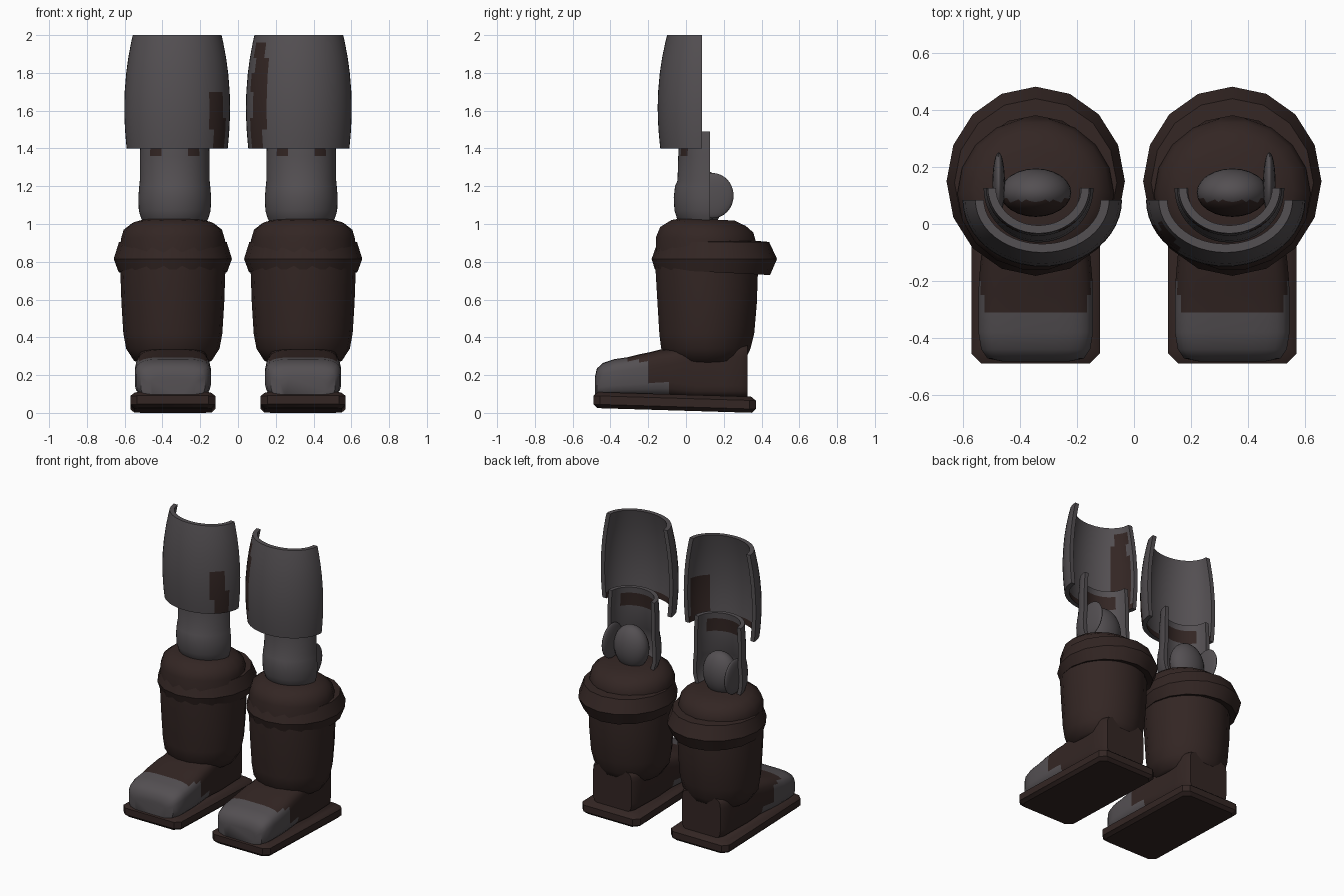
import bpy, bmesh, math
from mathutils import Vector

if "Cube" in bpy.data.objects:
    bpy.data.objects.remove(bpy.data.objects["Cube"])


def material(name, rgb):
    m = bpy.data.materials.new(name)
    m.diffuse_color = (*rgb, 1)
    m.use_nodes = True
    m.node_tree.nodes["Principled BSDF"].inputs["Base Color"].default_value = m.diffuse_color
    return m


MATS = [material("dark brown leather", (0.033, 0.019, 0.017)),
        material("dull grey metal", (0.088, 0.079, 0.085))]
BROWN, GREY = 0, 1


def finish(name, bm, side, rule, angle=40):
    """Place one leg part (local +x is outward), colour it and shade it."""
    for v in bm.verts:
        v.co.x = side * (v.co.x + 0.345)
    bmesh.ops.recalc_face_normals(bm, faces=bm.faces[:])
    me = bpy.data.meshes.new(name)
    for m in MATS:
        me.materials.append(m)
    for f in bm.faces:
        c = f.calc_center_median()
        c.x = side * c.x - 0.345
        f.material_index = rule(c) if callable(rule) else rule
    bm.to_mesh(me)
    bm.free()
    ob = bpy.data.objects.new(name, me)
    bpy.context.collection.objects.link(ob)
    bpy.ops.object.select_all(action='DESELECT')
    ob.select_set(True)
    bpy.context.view_layer.objects.active = ob
    bpy.ops.object.shade_smooth_by_angle(angle=math.radians(angle))
    return ob


def loft(name, rings, side, rule, caps=True, loop=False, angle=40):
    """Skin closed rings; cap the ends or join last ring to first."""
    bm = bmesh.new()
    rows = [[bm.verts.new(p) for p in r] for r in rings]
    pairs = list(zip(rows, rows[1:]))
    if loop:
        pairs.append((rows[-1], rows[0]))
    for a, b in pairs:
        n = len(a)
        for i in range(n):
            bm.faces.new((a[i], a[(i + 1) % n], b[(i + 1) % n], b[i]))
    if caps and not loop:
        bm.faces.new(rows[0])
        bm.faces.new(rows[-1])
    return finish(name, bm, side, rule, angle)


def oval(z, cy, rx, ry, tilt=0, n=18):
    out = []
    for i in range(n):
        t = math.tau * i / n
        y = ry * math.sin(t)
        out.append((rx * math.cos(t), cy + y, z + tilt * y))
    return out


def shell(name, profile, cx, cy, thick, side, rule, n=24):
    """Half tube open at the back; profile rows are (z, rx, ry)."""
    rings = []
    for i in range(n + 1):
        t = math.pi + math.pi * i / n
        c, s = math.cos(t), math.sin(t)
        outer = [(cx + rx * c, cy + ry * s, z) for z, rx, ry in profile]
        inner = [(cx + (rx - thick) * c, cy + (ry - thick) * s, z)
                 for z, rx, ry in reversed(profile)]
        rings.append(outer + inner)
    return loft(name, rings, side, rule)


def ellipsoid(name, centre, radii, side, rule):
    bm = bmesh.new()
    bmesh.ops.create_uvsphere(bm, u_segments=24, v_segments=16, radius=1)
    for v in bm.verts:
        v.co = Vector(c + r * p for c, r, p in zip(centre, radii, v.co))
    return finish(name, bm, side, rule, 60)


def shoe_section(y, hw, top, bottom=0.08, n=24, power=0.5):
    out = []
    mid, hh = (top + bottom) / 2, (top - bottom) / 2
    for i in range(n):
        t = math.tau * (i + 0.5) / n
        c, s = math.cos(t), math.sin(t)
        out.append((hw * math.copysign(abs(c) ** power, c), y,
                    mid + hh * math.copysign(abs(s) ** power, s)))
    return out


def sole_ring(z, inset):
    hx, y0, y1, k = 0.225 - inset, -0.49 + inset, 0.37 - inset, 0.035
    pts = [(hx - k, y0), (hx, y0 + k), (hx, y1 - k), (hx - k, y1),
           (k - hx, y1), (-hx, y1 - k), (-hx, y0 + k), (k - hx, y0)]
    return [(x, y, z - 0.03 * (y - 0.37)) for x, y in pts]


def shoe_colour(c):
    limit = -0.31 if c.z > 0.27 else (-0.2 if c.z > 0.2 else -0.09)
    return GREY if c.y < limit else BROWN


for side, tag in ((1, "right"), (-1, "left")):
    # sole with softened rim
    loft(tag + "_sole", [sole_ring(0.0, 0.02), sole_ring(0.02, 0),
                         sole_ring(0.065, 0), sole_ring(0.085, 0.025)],
         side, BROWN, angle=30)

    # shoe upper with grey toe cap
    sections = [(-0.482, 0.12, 0.19), (-0.472, 0.17, 0.235), (-0.44, 0.192, 0.265),
                (-0.38, 0.202, 0.285), (-0.31, 0.202, 0.295), (-0.25, 0.202, 0.31),
                (-0.2, 0.2, 0.32), (-0.14, 0.195, 0.335), (-0.09, 0.19, 0.34)]
    rings = [shoe_section(y, w, t) for y, w, t in sections]
    rings += [shoe_section(y, w, 0.36, power=0.3) for y, w in
              ((0.05, 0.18), (0.2, 0.175), (0.29, 0.172), (0.325, 0.15))]
    loft(tag + "_shoe", rings, side, shoe_colour)

    # baggy gaiter: z, centre y, half width, half depth, backward tilt
    gaiter = [(0.265, 0.11, 0.17, 0.17, 0), (0.275, 0.115, 0.205, 0.2, 0),
              (0.34, 0.105, 0.247, 0.24, 0), (0.42, 0.11, 0.262, 0.255, 0),
              (0.58, 0.112, 0.272, 0.267, 0), (0.75, 0.11, 0.278, 0.275, 0),
              (0.92, 0.105, 0.275, 0.268, -0.04), (0.97, 0.11, 0.26, 0.25, -0.06),
              (1.005, 0.12, 0.215, 0.2, -0.08), (1.025, 0.12, 0.15, 0.14, -0.05)]
    loft(tag + "_gaiter", [oval(*g) for g in gaiter], side, BROWN, angle=60)

    # turned-over cuff, protruding most at the back
    cuff = [(0.91, 0.12, 0.25, 0.26, 0), (0.905, 0.145, 0.285, 0.295, 0),
            (0.815, 0.15, 0.313, 0.332, 0), (0.745, 0.14, 0.287, 0.305, -0.05),
            (0.755, 0.12, 0.25, 0.26, 0)]
    loft(tag + "_cuff", [oval(*c, n=16) for c in cuff], side, BROWN,
         loop=True, angle=35)

    # knee shell with a bulge at the knee cap
    knee = [(0.98, 0.155, 0.14), (1.03, 0.178, 0.175), (1.07, 0.19, 0.188),
            (1.14, 0.193, 0.192), (1.2, 0.188, 0.185), (1.23, 0.185, 0.172),
            (1.36, 0.185, 0.168), (1.45, 0.18, 0.163), (1.49, 0.178, 0.16)]
    shell(tag + "_knee_shell", knee, -0.01, 0.127, 0.028, side,
          lambda c: BROWN if 1.36 < c.z < 1.46 and c.y > -0.028 and abs(c.x + 0.01) < 0.13
          else GREY)

    # knee joint ball and side disc
    ellipsoid(tag + "_knee_ball", (0, 0.11, 1.13), (0.125, 0.085, 0.15), side,
              lambda c: BROWN if c.y < 0.085 else GREY)
    ellipsoid(tag + "_knee_disc", (0.13, 0.14, 1.15), (0.022, 0.112, 0.12), side, GREY)

    # thigh plate with worn streaks along the inner edge
    z_rows = [1.4, 1.44, 1.5, 1.56, 1.62, 1.7, 1.8, 1.88, 1.96, 2.0]
    thigh = []
    for z in z_rows:
        grow = 1 - ((z - 1.62) / 0.38) ** 2 if z > 1.62 else 1 - 0.28 * ((1.62 - z) / 0.22) ** 2
        thigh.append((z, 0.235 + 0.045 * grow, 0.185 + 0.05 * grow))
    top = 1.95 if side > 0 else 1.68

    def thigh_colour(c, top=top, side=side):
        edge = -0.205 if c.z < 1.7 else -0.19
        if -0.272 < c.x < edge and 1.41 < c.z < top and c.y < 0.06:
            return GREY if c.z > 1.75 and c.x < -0.25 else BROWN
        inside = math.hypot((c.x + 0.023) / 0.25, (c.y - 0.085) / 0.205) < 1
        return BROWN if inside and 1.405 < c.z < 1.44 else GREY

    shell(tag + "_thigh_plate", thigh, -0.023, 0.085, 0.03, side, thigh_colour)
